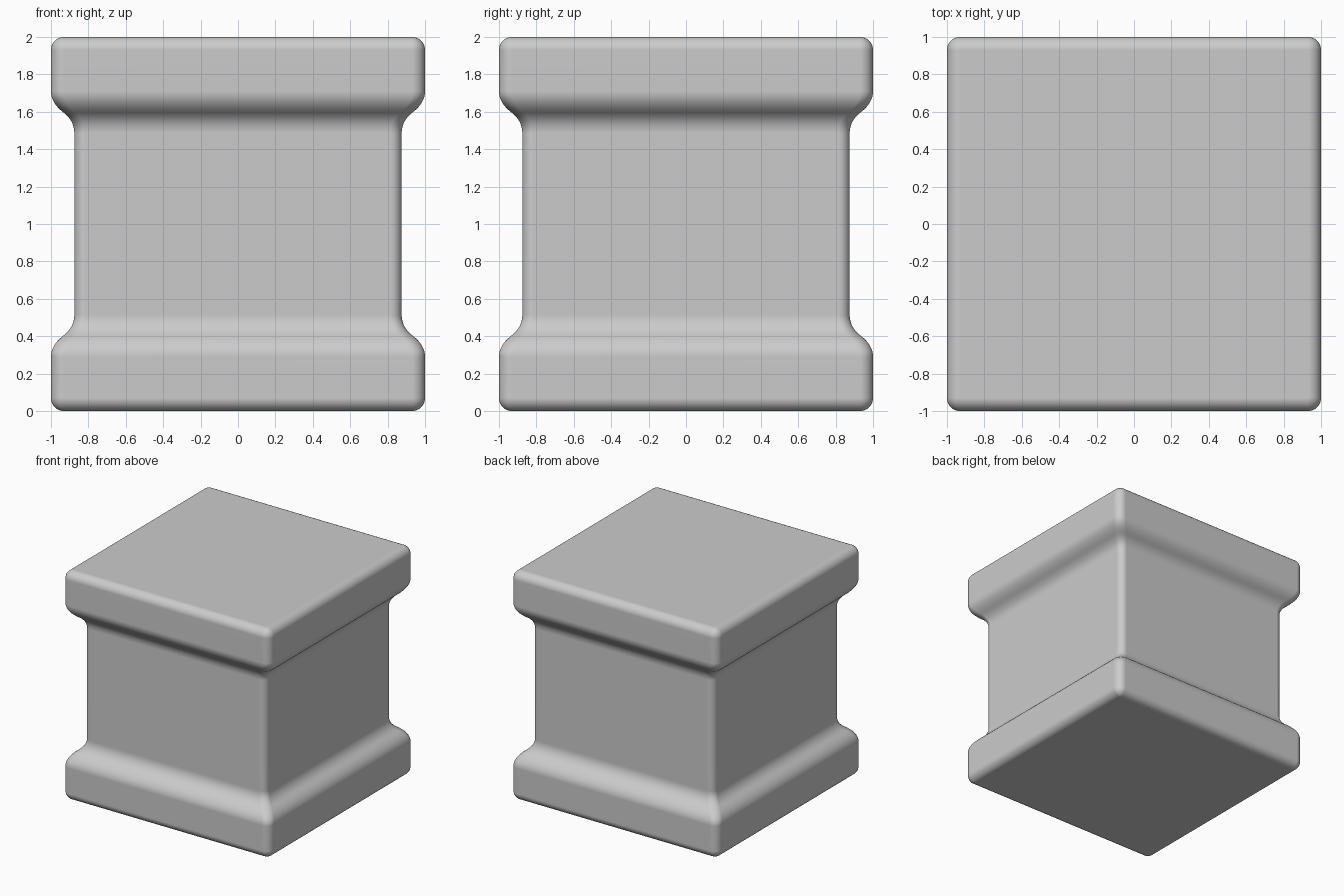
import bpy, bmesh, math

if "Cube" in bpy.data.objects:
    bpy.data.objects.remove(bpy.data.objects["Cube"])

SEG = 8        # steps per rounded corner
R = 0.07       # edge rounding radius


def bezier(a, c, b, n):
    """Points of a quadratic curve, without the first one."""
    pts = []
    for i in range(1, n + 1):
        t = i / n
        pts.append(tuple((1 - t) ** 2 * a[k] + 2 * t * (1 - t) * c[k] + t * t * b[k]
                         for k in range(2)))
    return pts


def rounded_square(half, radius, z):
    """Ring of points around a square with rounded corners."""
    ring = []
    for q in range(4):
        mid = math.pi / 4 + q * math.pi / 2
        cx = math.copysign(half - radius, math.cos(mid))
        cy = math.copysign(half - radius, math.sin(mid))
        for i in range(SEG + 1):
            a = (q + i / SEG) * math.pi / 2
            ring.append((cx + radius * math.cos(a), cy + radius * math.sin(a), z))
    return ring


# Lower half of the profile: (half width, corner radius, height)
profile = []
for i in range(SEG + 1):                       # rounded bottom edge
    a = i / SEG * math.pi / 2
    profile.append((1 - R + R * math.sin(a), max(R * math.sin(a), 1e-6), R - R * math.cos(a)))
moulding = [(1.0, 0.29)]                       # S-shaped moulding up to the shaft
moulding += bezier((1.0, 0.29), (1.0, 0.35), (0.938, 0.40), 8)
moulding += bezier((0.938, 0.40), (0.875, 0.445), (0.875, 0.515), 8)
profile += [(w, R - 0.01 * (1 - w) / 0.125, z) for w, z in moulding]

# Upper half mirrors the lower half
profile += [(w, r, 2 - z) for w, r, z in reversed(profile)]

# Skin the rings into the pedestal
bm = bmesh.new()
rings = [[bm.verts.new(p) for p in rounded_square(*row)] for row in profile]
n = len(rings[0])
for low, high in zip(rings, rings[1:]):
    for i in range(n):
        j = (i + 1) % n
        bm.faces.new((low[i], low[j], high[j], high[i]))
bm.faces.new(rings[0][::-1])
bm.faces.new(rings[-1])
bmesh.ops.remove_doubles(bm, verts=bm.verts, dist=1e-4)
bmesh.ops.recalc_face_normals(bm, faces=bm.faces)

mesh = bpy.data.meshes.new("pedestal")
bm.to_mesh(mesh)
bm.free()
pedestal = bpy.data.objects.new("pedestal", mesh)
bpy.context.collection.objects.link(pedestal)

# Smooth shading with flat-looking large faces
bpy.context.view_layer.objects.active = pedestal
pedestal.select_set(True)
bpy.ops.object.shade_smooth_by_angle(angle=math.radians(35))
weighted = pedestal.modifiers.new("weighted_normals", 'WEIGHTED_NORMAL')
weighted.keep_sharp = True
